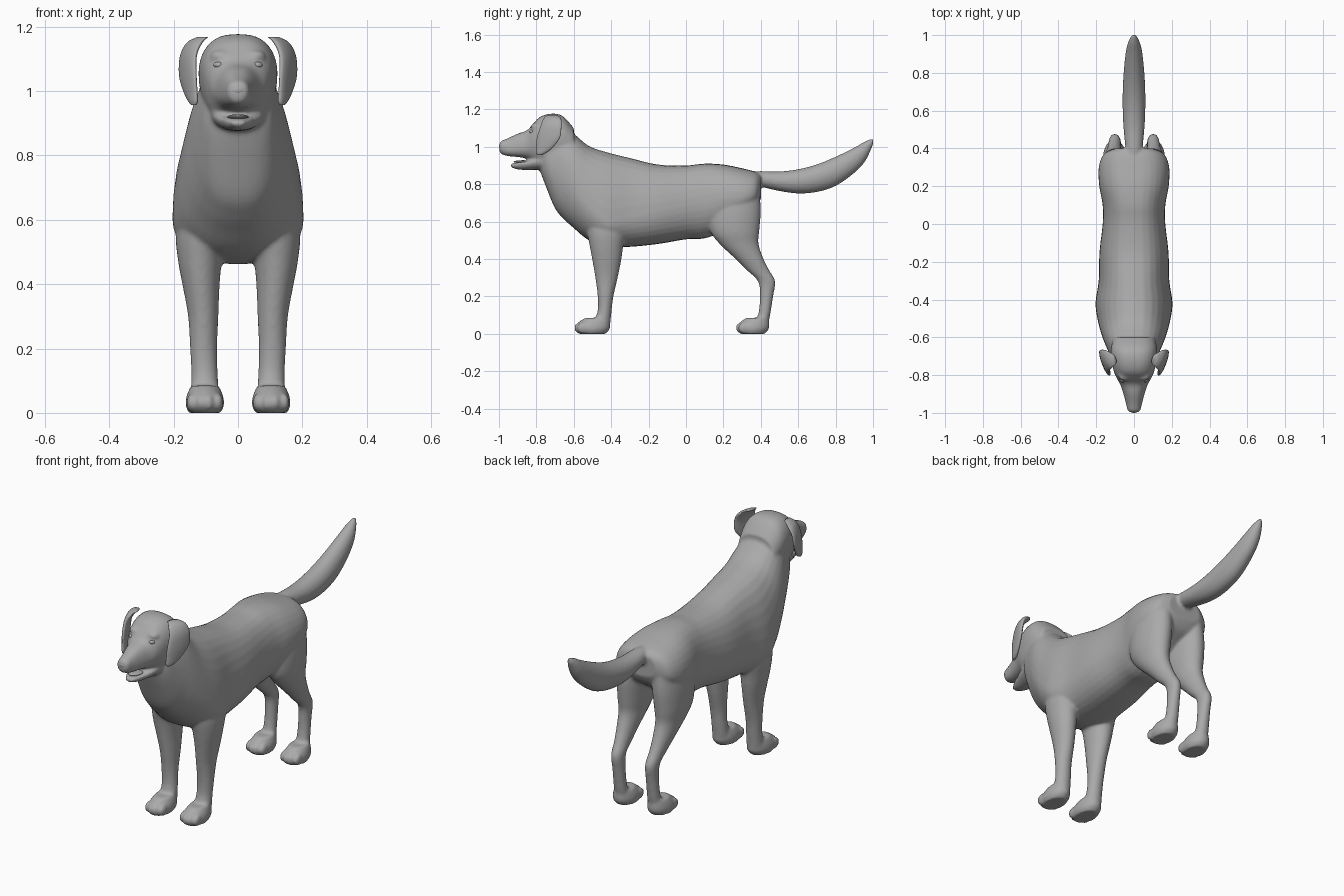
import bpy, bmesh, math
from mathutils import Matrix, Vector

if "Cube" in bpy.data.objects:
    bpy.data.objects.remove(bpy.data.objects["Cube"], do_unlink=True)

coat = bpy.data.materials.new("grey_coat")
coat.use_nodes = True
GREY = (0.4, 0.4, 0.4, 1)
coat.diffuse_color = GREY
coat.node_tree.nodes["Principled BSDF"].inputs["Base Color"].default_value = GREY


def finish(name, bm):
    bmesh.ops.recalc_face_normals(bm, faces=bm.faces)
    for f in bm.faces:
        f.smooth = True
    mesh = bpy.data.meshes.new(name)
    bm.to_mesh(mesh)
    bm.free()
    mesh.materials.append(coat)
    ob = bpy.data.objects.new(name, mesh)
    bpy.context.scene.collection.objects.link(ob)
    return ob


def refine(rows, steps=4):
    """Smoothly interpolate between stations."""
    out = []
    last = len(rows) - 1
    for i in range(last):
        quad = [rows[min(max(i + k, 0), last)] for k in (-1, 0, 1, 2)]
        for s in range(steps):
            t = s / steps
            out.append([b + t / 2 * (c - a + t * (2*a - 5*b + 4*c - d + t * (3*(b - c) + d - a)))
                        for a, b, c, d in zip(*quad)])
    return out + [list(rows[-1])]


def loft(name, rows, place, sides=32):
    """Skin rings; place(row, cos, sin) gives a point on a ring."""
    bm = bmesh.new()
    angles = [2 * math.pi * k / sides for k in range(sides)]
    rings = [[bm.verts.new(place(r, math.cos(a), math.sin(a))) for a in angles]
             for r in refine(rows)]
    for lo, hi in zip(rings, rings[1:]):
        for k in range(sides):
            n = (k + 1) % sides
            bm.faces.new((lo[k], lo[n], hi[n], hi[k]))
    bm.faces.new(rings[0])
    bm.faces.new(rings[-1])
    return finish(name, bm)


def ball(name, centre, radii):
    bm = bmesh.new()
    bmesh.ops.create_uvsphere(bm, u_segments=24, v_segments=14, radius=1,
                              matrix=Matrix.Translation(centre) @ Matrix.Diagonal((*radii, 1)))
    return finish(name, bm)


def upright(full):
    """Rings facing y: (y, half width, bottom, widest height, top)."""
    def place(r, c, s):
        y, w, low, mid, top = r
        x = w * math.copysign(abs(c) ** full, c)
        return x, y, mid + s * ((top - mid) if s > 0 else (mid - low))
    return place


def level(side, scale=1, shift=0):
    """Rings facing z: (z, x, half width, front y, back y)."""
    def place(r, c, s):
        z, x, w, front, back = r
        y = (front + back) / 2 + s * (back - front) / 2
        return side * (x + c * w), y * scale + shift, z
    return place


parts = []

# Torso and neck
parts.append(loft("torso", [
    (-.78, .06, .87, .92, .98), (-.75, .1, .79, .92, 1.06), (-.7, .125, .67, .88, 1.1),
    (-.65, .147, .61, .84, 1.1), (-.6, .167, .565, .78, 1.07), (-.52, .19, .5, .68, 1.005),
    (-.42, .204, .465, .6, .97), (-.3, .187, .465, .62, .94), (-.15, .183, .48, .65, .905),
    (0, .166, .505, .68, .9), (.1, .166, .51, .7, .91), (.2, .184, .55, .72, .905),
    (.3, .187, .62, .73, .885), (.37, .16, .67, .75, .867), (.4, .1, .72, .77, .85),
], upright(.8)))

# Skull with muzzle, then the open lower jaw
parts.append(loft("head", [
    (-.998, .02, .975, 1, 1.02), (-.985, .034, .96, 1, 1.032), (-.95, .043, .95, .985, 1.047),
    (-.9, .056, .945, .99, 1.07), (-.85, .073, .937, 1, 1.088), (-.82, .09, .92, 1.03, 1.12),
    (-.78, .107, .89, 1.05, 1.16), (-.72, .12, .88, 1.06, 1.177), (-.66, .122, .9, 1.05, 1.165),
    (-.6, .11, .92, 1, 1.1),
], upright(.75)))
parts.append(loft("lower_jaw", [
    (-.937, .02, .89, .902, .91), (-.9, .04, .879, .91, .916), (-.86, .056, .876, .915, .921),
    (-.8, .078, .877, .925, .935), (-.74, .09, .88, .93, .96),
], upright(.8)))

# Tail
parts.append(loft("tail", [
    (.34, .04, .79, .83, .868), (.4, .045, .785, .83, .87), (.5, .055, .763, .815, .868),
    (.6, .06, .75, .815, .88), (.7, .06, .758, .835, .906), (.8, .055, .79, .87, .947),
    (.9, .045, .86, .93, .996), (.96, .032, .925, .98, 1.03), (1, .012, 1.01, 1.03, 1.046),
], upright(1)))

FRONT_LEG = [
    (.66, .11, .07, -.54, -.3), (.55, .115, .078, -.53, -.315), (.47, .118, .068, -.515, -.335),
    (.4, .115, .058, -.502, -.345), (.3, .108, .047, -.485, -.365), (.2, .107, .042, -.472, -.388),
    (.12, .104, .041, -.473, -.398), (.05, .103, .045, -.5, -.405)]
HIND_LEG = [
    (.75, .1, .075, .14, .395), (.65, .106, .08, .12, .4), (.55, .11, .075, .13, .392),
    (.48, .11, .062, .18, .388), (.4, .108, .048, .265, .415), (.34, .105, .038, .325, .445),
    (.28, .102, .032, .385, .477), (.2, .1, .031, .395, .466), (.1, .1, .034, .385, .45),
    (.05, .1, .04, .35, .44)]
PAW = [
    (0, .103, .05, -.575, -.43), (.025, .103, .06, -.596, -.408),
    (.055, .103, .056, -.583, -.405), (.085, .103, .043, -.54, -.41)]
EAR = [
    (1.168, .11, -.715, .03, .015), (1.15, .135, -.715, .05, .018), (1.11, .154, -.722, .06, .016),
    (1.05, .156, -.735, .066, .015), (1, .148, -.755, .05, .014), (.97, .14, -.773, .032, .012),
    (.957, .137, -.783, .015, .007)]

for side, label in ((1, "left"), (-1, "right")):
    # Legs with paws and toes
    parts.append(loft(label + "_front_leg", FRONT_LEG, level(side)))
    parts.append(loft(label + "_hind_leg", HIND_LEG, level(side)))
    for end, scale, shift in (("front", 1, 0), ("hind", .92, .818)):
        parts.append(loft(f"{label}_{end}_paw", PAW, level(side, scale, shift)))
        for i in range(4):
            off = (i - 1.5) * .028
            y = -.572 + abs(off) * .5
            parts.append(ball(f"{label}_{end}_toe", (side * (.103 + off), y * scale + shift, .032),
                              (.015, .033, .029)))
    # Brow ridge
    parts.append(ball(label + "_brow", (side * .052, -.8, 1.108), (.034, .03, .02)))

    # Hanging ear, its rear edge turned outward
    along, across = Vector((.36, .93)), Vector((.93, -.36))

    def ear_point(r, c, s):
        z, x, y, length, thick = r
        p = Vector((x, y)) + along * c * length + across * s * thick
        return side * p.x, p.y, z
    loft(label + "_ear", EAR, ear_point)

    # Eye
    ball(label + "_eye", (side * .058, -.822, 1.081), (.018, .016, .011))

# Nose and tongue
ball("nose", (0, -.978, 1.003), (.03, .022, .022))
ball("tongue", (0, -.872, .92), (.033, .05, .008))

# Fuse the coat into one soft skin
bpy.ops.object.select_all(action="DESELECT")
for ob in parts:
    ob.select_set(True)
bpy.context.view_layer.objects.active = parts[0]
bpy.ops.object.join()
body = parts[0]
body.name = "body"
skin = body.modifiers.new("fuse", "REMESH")
skin.mode = "VOXEL"
skin.voxel_size = .008
skin.use_smooth_shade = True
soft = body.modifiers.new("soften", "SMOOTH")
soft.factor = .5
soft.iterations = 5
